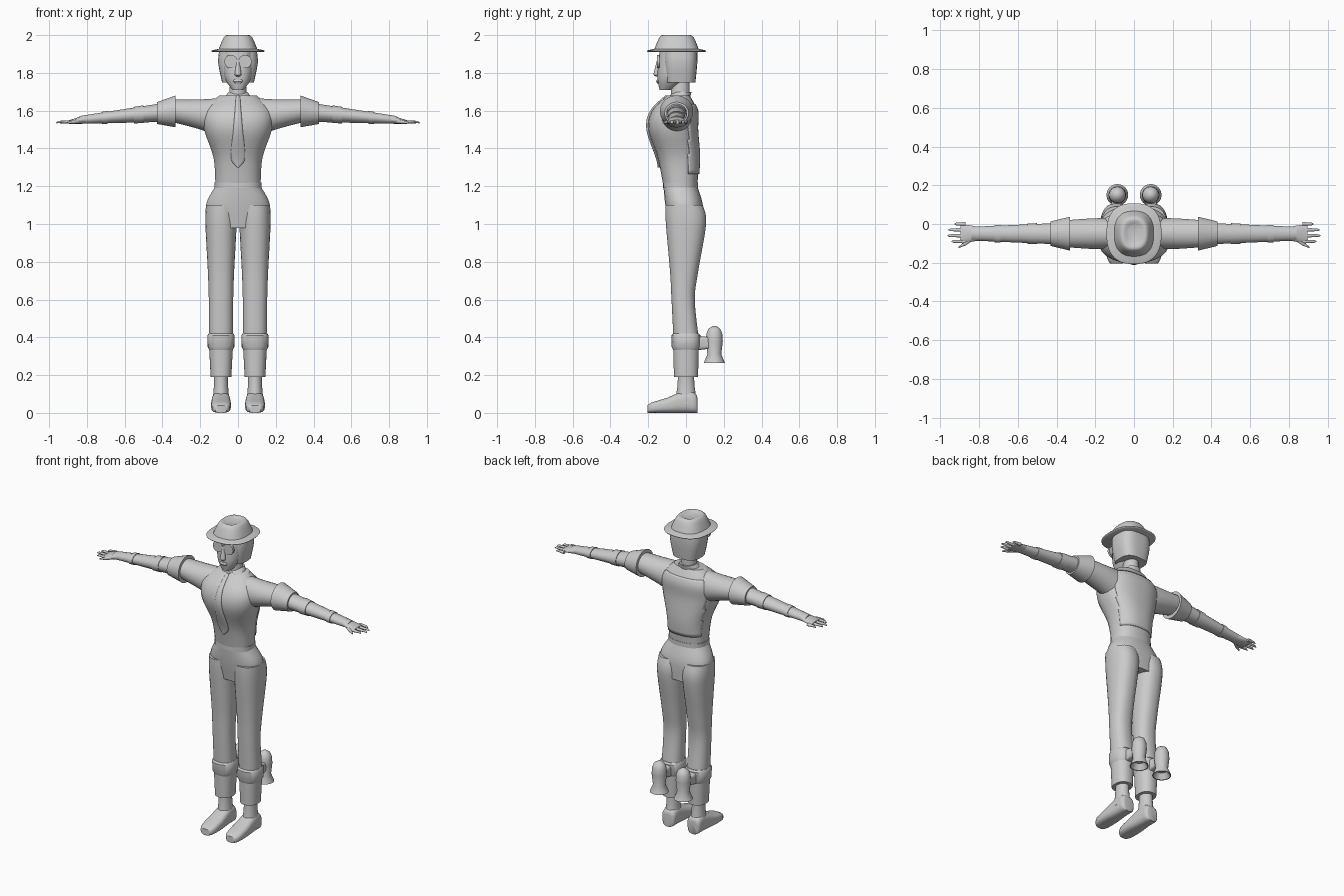
import bpy, bmesh, math

cube = bpy.data.objects.get("Cube")
if cube:
    bpy.data.objects.remove(cube, do_unlink=True)

grey = bpy.data.materials.new("plain_grey")
grey.use_nodes = True
grey.diffuse_color = (0.6, 0.6, 0.6, 1)
grey.node_tree.nodes["Principled BSDF"].inputs["Base Color"].default_value = grey.diffuse_color


def curve_through(rows, steps):
    """Catmull-Rom interpolation of cross-section rows."""
    dense = []
    for i in range(len(rows) - 1):
        before, start = rows[max(i - 1, 0)], rows[i]
        end, after = rows[i + 1], rows[min(i + 2, len(rows) - 1)]
        for k in range(steps):
            t = k / steps
            dense.append([b + t / 2 * (c - a + t * (2 * a - 5 * b + 4 * c - d
                                                    + t * (3 * (b - c) + d - a)))
                          for a, b, c, d in zip(before, start, end, after)])
    return dense + [rows[-1]]


def loft(name, axis, rows, side=1, power=2, sides=28, steps=1, keep=None):
    """Skin superellipses; a row is position, centre and radius on the other two axes."""
    bm = bmesh.new()
    rings = []
    for position, a, b, radius_a, radius_b in curve_through(rows, steps):
        ring = []
        for i in range(sides):
            angle = math.tau * (i + 0.5) / sides
            c, s = math.cos(angle), math.sin(angle)
            u = a + radius_a * math.copysign(abs(c) ** (2 / power), c)
            v = b + radius_b * math.copysign(abs(s) ** (2 / power), s)
            x, y, z = {"x": (position, u, v), "y": (u, position, v), "z": (u, v, position)}[axis]
            ring.append(bm.verts.new((x * side, y, z)))
        rings.append(ring)
    for ring, following in zip(rings, rings[1:]):
        for i in range(sides):
            bm.faces.new((ring[i - 1], ring[i], following[i], following[i - 1]))
    bm.faces.new(rings[0])
    bm.faces.new(rings[-1])
    bmesh.ops.recalc_face_normals(bm, faces=bm.faces[:])
    if keep:
        unwanted = [f for f in bm.faces if not keep(f.calc_center_median())]
        bmesh.ops.delete(bm, geom=unwanted, context="FACES")
    for face in bm.faces:
        face.smooth = True
    mesh = bpy.data.meshes.new(name)
    bm.to_mesh(mesh)
    bm.free()
    mesh.materials.append(grey)
    mesh.set_sharp_from_angle(angle=math.radians(40))
    part = bpy.data.objects.new(name, mesh)
    bpy.context.collection.objects.link(part)
    return part


def upright(name, rows, x=0, **options):
    """Vertical loft; a row is height, centre y, half width and half depth."""
    return loft(name, "z", [(z, x, y, width, depth) for z, y, width, depth in rows], **options)


def arm_section(x, extra=0):
    """Section of the evenly tapering, slightly drooping arm."""
    along = (x - 0.4) / 0.45
    return (x, -0.05, 1.59 - 0.04 * along,
            0.055 - 0.02 * along + extra, 0.05 - 0.03 * along + extra)


# Torso, with a slightly raised back panel and a necktie that follows the chest
torso = [(1.2, -.03, .12, .09), (1.35, -.04, .13, .11), (1.5, -.07, .18, .13),
         (1.6, -.06, .18, .12), (1.68, -.04, .1, .06)]
upright("torso", torso, power=2.4, steps=5)
panel = upright("vest_back", [(z, y, width + .005, depth + .005) for z, y, width, depth in torso],
                power=2.4, sides=56, steps=8, keep=lambda c: c.y > .015 and 1.27 < c.z < 1.63)
panel.modifiers.new("thickness", "SOLIDIFY").thickness = .008
upright("necktie", [(1.3, -.14, .005, .01)]
        + [(z, y - depth, (1.8 - z) / 12, .01) for z, y, width, depth in torso[1:]], steps=4)
upright("tie_knot", [(1.63, -.14, .01, .02), (1.66, -.1, .02, .03), (1.68, -.08, .02, .02)])

# Hips and waistband
upright("hips", [(.98, 0, .15, .09), (1.1, -.01, .17, .1), (1.2, -.03, .12, .09)],
        power=2.4, steps=5)
upright("waistband", [(z, -.03, .124, .093) for z in (1.19, 1.22)], power=2.4)

# Neck and head
upright("neck", [(1.66, -.03, .05, .05), (1.77, -.03, .04, .05)])
upright("collar", [(1.66, -.04, .08, .06), (1.7, -.02, .05, .05)])
upright("head", [(1.71, -.11, .03, .03), (1.76, -.08, .065, .07), (1.82, -.06, .08, .09),
                 (1.92, -.05, .08, .09)], power=2.4, steps=4)
upright("hair", [(1.75, -.03, .085, .08), (1.85, -.03, .105, .09), (1.92, -.03, .1, .09)],
        power=3, steps=3)
upright("nose", [(1.78, -.15, .01, .01), (1.79, -.155, .018, .018), (1.87, -.145, .007, .008)])
upright("lips", [(1.745, -.147, .015, .006), (1.755, -.15, .027, .008), (1.765, -.147, .02, .006)])

# Hat with a pinched crown
for part, outline in (("hat_brim", ((1.91, .135), (1.915, .142), (1.92, .135), (1.93, .09))),
                      ("hat_crown", ((1.92, .105), (1.98, .08), (2, .06), (1.99, .03)))):
    upright(part, [(z, -.05, width, width + .015) for z, width in outline],
            power=2.5, sides=40, steps=3)

for side, label in ((1, "left"), (-1, "right")):
    prefix = label + "_"

    # Arm, flared sleeve cuff and forearm bands
    loft(prefix + "upper_arm", "x", [(.06, -.05, 1.56, .08, .11), (.2, -.05, 1.58, .08, .08),
                                     (.35, -.05, 1.6, .07, .06)], side, steps=5)
    for part, sections in (("sleeve_cuff", [arm_section(.33, .03), arm_section(.43, .01)]),
                           ("forearm", [arm_section(.4), arm_section(.84)]),
                           ("elbow_band", [arm_section(.5, .004), arm_section(.55, .004)]),
                           ("wrist_band", [arm_section(.69, .004), arm_section(.72, .004)])):
        loft(prefix + part, "x", sections, side)

    # Hand with evenly fanned fingers
    loft(prefix + "palm", "x", [arm_section(.81), (.86, -.05, 1.545, .045, .015),
                                (.895, -.05, 1.54, .044, .01)], side, steps=3)
    for i, finger in enumerate(("index", "middle", "ring", "little")):
        y = .03 * i - .09
        tip = .965 - .013 * (i - 1.3) ** 2
        loft(prefix + finger + "_finger", "x",
             [(.87, y, 1.54, .011, .01), (tip - .01, y, 1.54, .007, .006),
              (tip, y, 1.535, .002, .002)], side, sides=10)
    loft(prefix + "thumb", "x", [(.83, -.07, 1.545, .015, .012), (.87, -.1, 1.54, .012, .01),
                                 (.905, -.12, 1.535, .004, .004)], side, sides=10)

    # Trouser leg with calf strap and turned cuff
    upright(prefix + "trouser_leg", [(1.1, -.01, .08, .1), (1, 0, .083, .107), (.75, -.01, .07, .075),
                                     (.6, -.015, .065, .062), (.4, 0, .065, .067)],
            x=.09, side=side, power=2.3, steps=6)
    upright(prefix + "calf_strap", [(.42, 0, .066, .068), (.41, 0, .072, .077),
                                    (.35, 0, .071, .076), (.33, 0, .06, .066)],
            x=.09, side=side, power=2.4)
    upright(prefix + "trouser_cuff", [(.34, 0, .063, .068), (.19, 0, .055, .064)],
            x=.09, side=side, power=2.3)

    # Boot, its sole resting on the ground
    upright(prefix + "ankle", [(.23, 0, .038, .042), (.14, 0, .038, .046), (.05, 0, .047, .06)],
            x=.09, side=side, steps=3)
    outline = ((.06, .03, .04), (.05, .044, .052), (0, .046, .06), (-.1, .053, .04),
               (-.18, .048, .028), (-.205, .03, .02))
    loft(prefix + "shoe", "y", [(y, .09, height, width, height) for y, width, height in outline],
         side, power=2.9, steps=2)

    # Thruster with a hollow nozzle behind the calf
    loft(prefix + "thruster_bracket", "y", [(.05, .09, .37, .035, .04), (.13, .09, .37, .025, .03)],
         side, power=4)
    outline = ((.46, .01), (.445, .032), (.42, .042), (.38, .045), (.31, .037),
               (.265, .056), (.265, .05), (.3, .03))
    upright(prefix + "thruster", [(z, .15, radius, radius) for z, radius in outline],
            x=.086, side=side)

    # Round spectacle lens
    loft(prefix + "lens", "y", [(y, .037, 1.86, .035, .035) for y in (-.14, -.154)], side)
